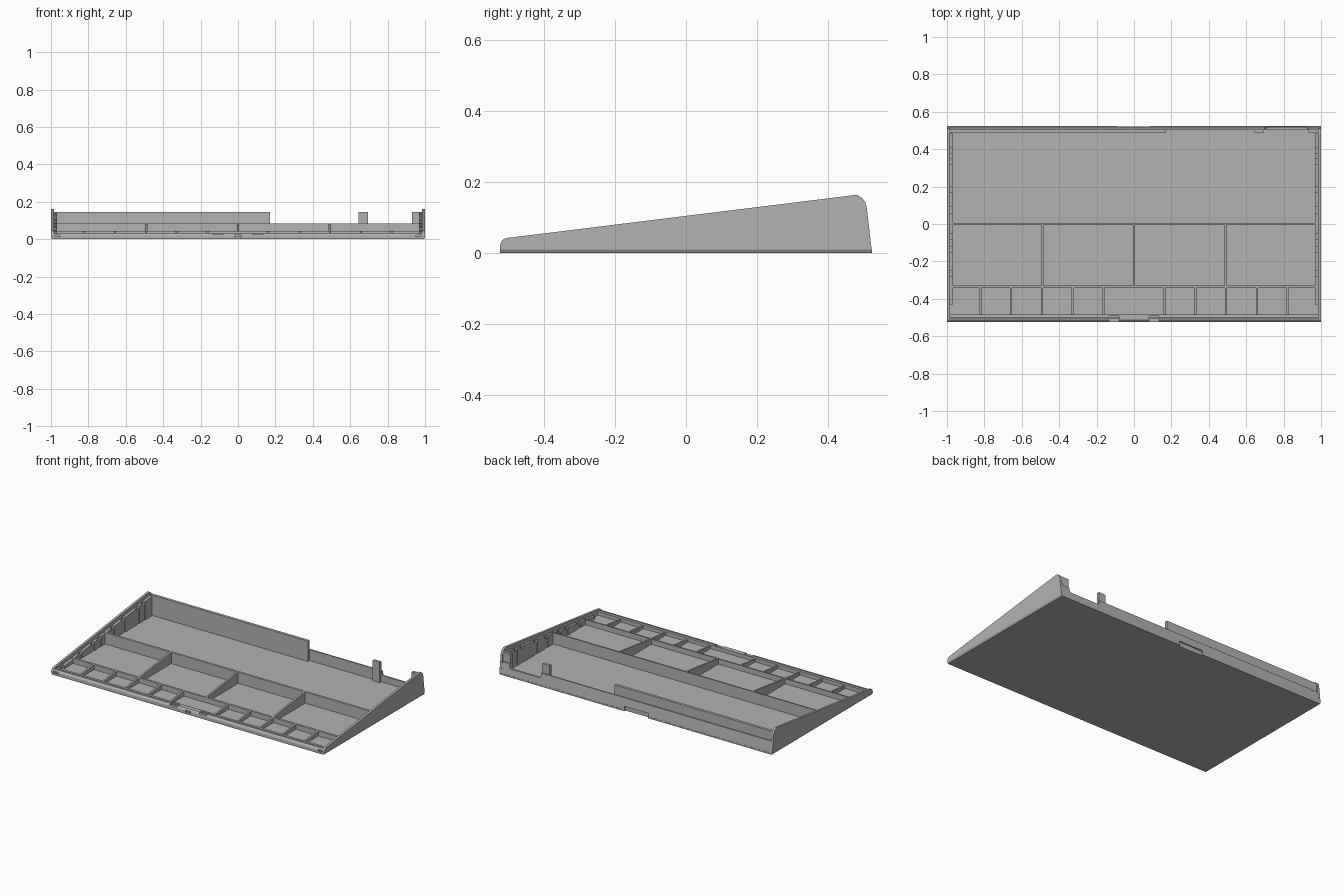
import bpy, bmesh
from mathutils import Vector

cube = bpy.data.objects.get("Cube")
if cube:
    bpy.data.objects.remove(cube, do_unlink=True)

grey = bpy.data.materials.new("warm_grey")
grey.use_nodes = True
grey.diffuse_color = (0.45, 0.45, 0.45, 1)
grey.node_tree.nodes["Principled BSDF"].inputs["Base Color"].default_value = grey.diffuse_color


def prism(name, outline, lo, hi, axis="x"):
    """Extrude an outline: (y, z) along x, or (x, z) along y."""
    place = (lambda p, d: (d, *p)) if axis == "x" else (lambda p, d: (p[0], d, p[1]))
    bm = bmesh.new()
    face = bm.faces.new([bm.verts.new(place(p, lo)) for p in outline])
    new = bmesh.ops.extrude_face_region(bm, geom=[face])["geom"]
    shift = Vector(place((0, 0), hi - lo))
    bmesh.ops.translate(bm, vec=shift, verts=[g for g in new if isinstance(g, bmesh.types.BMVert)])
    bmesh.ops.recalc_face_normals(bm, faces=bm.faces)
    mesh = bpy.data.meshes.new(name)
    bm.to_mesh(mesh)
    bm.free()
    mesh.materials.append(grey)
    obj = bpy.data.objects.new(name, mesh)
    bpy.context.collection.objects.link(obj)
    return obj


def box(name, x, y, z):
    return prism(name, [(y[0], z[0]), (y[1], z[0]), (y[1], z[1]), (y[0], z[1])], *x)


def cut(target, cutter):
    mod = target.modifiers.new("cut", "BOOLEAN")
    mod.operation, mod.solver, mod.object = "DIFFERENCE", "EXACT", cutter
    cutter.hide_render = True
    bpy.context.view_layer.objects.active = target
    bpy.ops.object.modifier_apply(modifier=mod.name)
    bpy.data.objects.remove(cutter, do_unlink=True)


def slope(y, drop=0.02):
    """Height of the sloping rim, lowered by drop."""
    return 0.042 + 0.123 * (y + 0.51) - drop


def sloped(name, x, y, drop=0.02, base=0.008):
    return prism(name, [(y[0], base), (y[1], base), (y[1], slope(y[1], drop)),
                        (y[0], slope(y[0], drop))], *x)


FLOOR, IN, SIDE = 0.01, 0.985, 0.968

# Floor with chamfered ends
floor = prism("floor", [(-0.994, 0), (0.994, 0), (1, FLOOR), (-1, FLOOR)], -0.525, 0.525, "y")

# Wedge-shaped end walls with rounded shoulders
rim = [(-0.525, FLOOR), (-0.525, 0.02), (-0.521, 0.032), (-0.515, 0.039), (-0.506, 0.042),
       (0.475, 0.163), (0.485, 0.163), (0.497, 0.155), (0.506, 0.143), (0.51, 0.13), (0.524, FLOOR)]
for side, s in (("left", 1), ("right", -1)):
    prism(side + "_end_wall", rim, *sorted((s * IN, s)))
    # Stepped clip rails inside each end wall
    for y in ((-0.43, -0.28), (-0.25, -0.15), (-0.12, -0.08), (-0.05, 0.06), (0.09, 0.17),
              (0.2, 0.32), (0.35, 0.38), (0.41, 0.485)):
        sloped(side + "_clip_rail", sorted((s * SIDE, s * IN)), y, 0.024)
    sloped(side + "_rail_base", sorted((s * (SIDE + 0.003), s * IN)), (-0.48, 0.48), 0.042)

# Leaning back wall with a port opening and a dipped section
back = prism("back_wall", [(0.505, 0.008), (0.524, 0.008), (0.514, 0.083), (0.505, 0.083)], -IN, IN)
dip = [(0.7, 0.1), (0.7, 0.065), (0.705, 0.056), (0.715, 0.052), (0.915, 0.052),
       (0.925, 0.056), (0.93, 0.065), (0.93, 0.1)]
cut(back, prism("dip_cutter", dip, 0.45, 0.6, "y"))
for target in (back, floor):
    cut(target, prism("port_cutter", [(0.513, -0.01), (0.6, -0.01), (0.6, 0.038), (0.513, 0.03)],
                      -0.09, 0.085))

# Raised inner back wall and support posts
box("inner_back_wall", (-IN, 0.17), (0.488, 0.506), (0.008, 0.145))
box("back_post", (0.645, 0.695), (0.488, 0.506), (0.008, 0.145))
box("corner_post", (0.93, IN), (0.488, 0.506), (0.008, 0.145))

# Front lip with slots
lip = prism("front_lip", [(-0.525, 0.008), (-0.525, 0.02), (-0.521, 0.029), (-0.514, 0.034),
                          (-0.506, 0.034), (-0.506, 0.008)], -IN, IN)
for x in (-0.97, 0, 0.97):
    cut(lip, box("slot_cutter", (x - 0.018, x + 0.018), (-0.6, -0.512), (0.012, 0.024)))
    box("front_latch", (x - 0.013, x + 0.013), (-0.522, -0.511), (0.01, 0.017))

# Inner front wall with two recesses and a central tab
inner = box("inner_front_wall", (-IN, IN), (-0.5, -0.483), (0.008, 0.034))
for x in (-0.107, 0.107):
    for target in (inner, lip):
        cut(target, box("recess_cutter", (x - 0.027, x + 0.027), (-0.6, -0.492), (0.025, 0.1)))
box("front_tab", (-0.08, 0.08), (-0.507, -0.498), (0.008, 0.034))

# Long cross ribs
sloped("middle_rib", (-IN, IN), (-0.006, 0.006))
sloped("front_rib", (-IN, IN), (-0.341, -0.329))

# Ribs between the cross ribs
for x in (-0.49, 0, 0.49):
    sloped("bay_rib", (x - 0.006, x + 0.006), (-0.33, -0.005))
for x in (0.163, 0.328, 0.492, 0.657, 0.821):
    for s in (-1, 1):
        sloped("small_rib", (s * x - 0.006, s * x + 0.006), (-0.485, -0.335))
